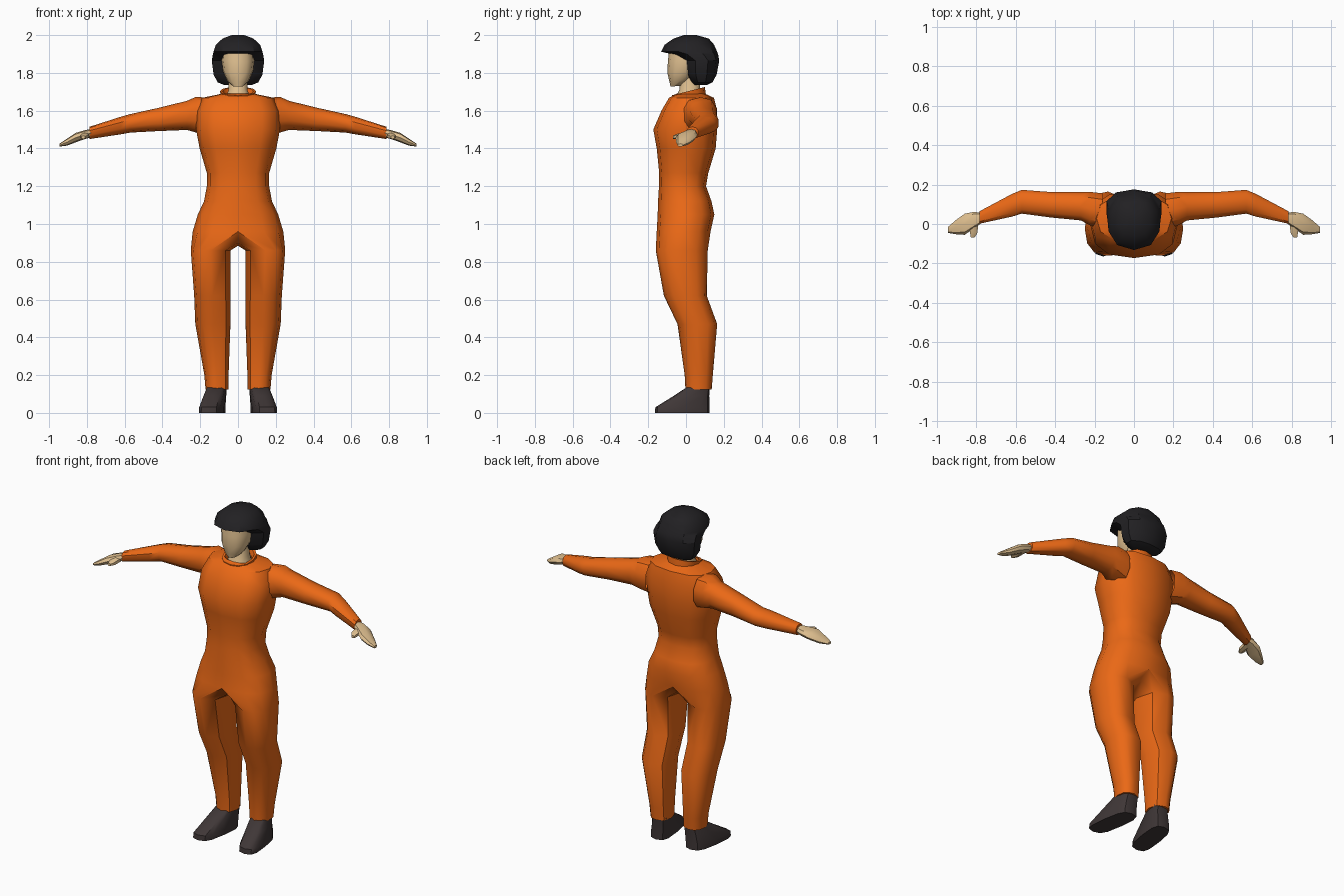
import bpy, bmesh
from math import sin, cos, pi, radians

if "Cube" in bpy.data.objects:
    bpy.data.objects.remove(bpy.data.objects["Cube"])


def material(name, rgb):
    m = bpy.data.materials.new(name)
    m.diffuse_color = (*rgb, 1)
    m.use_nodes = True
    m.node_tree.nodes["Principled BSDF"].inputs["Base Color"].default_value = m.diffuse_color
    return m


ORANGE = material("orange cloth", (0.83, 0.14, 0.008))
SKIN = material("skin", (0.75, 0.53, 0.28))
BLACK = material("black hair", (0.016, 0.015, 0.017))
SHOE = material("dark leather", (0.05, 0.038, 0.038))


def squircle(a, p):
    c, s = cos(a), sin(a)
    f = lambda v: (abs(v) ** (2 / p)) * (1 if v > 0 else -1) if abs(v) > 1e-6 else 0
    return f(c), f(s)


def ring(axis, t, u0, u1, v0, v1, n=12, p=2.3, tilt=0, shear=0, arc=2 * pi):
    """Rounded cross-section at t along axis; u, v are the other two axes."""
    pts = []
    for i in range(n):
        a = -pi / 2 + arc * i / (n if arc > 6 else n - 1)
        c, s = squircle(a, p)
        u = (u0 + u1) / 2 + c * (u1 - u0) / 2
        v = (v0 + v1) / 2 + s * (v1 - v0) / 2
        if axis == 'x':
            pts.append((t, u, v))
        elif axis == 'y':
            pts.append((u, t, v))
        else:
            pts.append((u + shear * v, v, t + tilt * v))
    return pts


def bridge(bm, a, b, closed=True):
    n = len(a)
    for i in range(n if closed else n - 1):
        j = (i + 1) % n
        bm.faces.new((a[i], a[j], b[j], b[i]))


def finish(name, bm, mat, mirror=False, angle=40):
    bmesh.ops.recalc_face_normals(bm, faces=bm.faces)
    me = bpy.data.meshes.new(name)
    bm.to_mesh(me)
    bm.free()
    ob = bpy.data.objects.new(name, me)
    bpy.context.collection.objects.link(ob)
    me.materials.append(mat)
    bpy.ops.object.select_all(action='DESELECT')
    ob.select_set(True)
    bpy.context.view_layer.objects.active = ob
    bpy.ops.object.shade_smooth_by_angle(angle=radians(angle))
    if mirror:
        ob.modifiers.new("mirror", 'MIRROR')
    return ob


def loft(name, rings, mat, mirror=False, caps=(True, True), angle=40):
    bm = bmesh.new()
    loops = [[bm.verts.new(p) for p in r] for r in rings]
    for a, b in zip(loops, loops[1:]):
        bridge(bm, a, b)
    for cap, lp in zip(caps, (loops[0], loops[-1])):
        if cap:
            bm.faces.new(lp)
    return finish(name, bm, mat, mirror, angle)


# Overalls: half torso that splits into a leg, mirrored across x
bm = bmesh.new()
torso = [(1.69, .085, -.05, .10), (1.668, .19, -.09, .148), (1.60, .222, -.13, .165),
         (1.50, .222, -.173, .165), (1.40, .203, -.155, .157), (1.27, .165, -.142, .118),
         (1.20, .165, -.143, .106), (1.12, .18, -.148, .135), (1.05, .213, -.15, .15),
         (.96, .24, -.155, .13)]
halves = [[bm.verts.new(q) for q in ring('z', z, -rx, rx, y0, y1, n=7, p=2.5, arc=pi)]
          for z, rx, y0, y1 in torso]
for a, b in zip(halves, halves[1:]):
    bridge(bm, a, b, closed=False)
crotch = [bm.verts.new(q) for q in ((0, .07, .91), (0, -.01, .885), (0, -.09, .90))]
loop = halves[-1] + crotch


def leg_ring(z, x0, x1, y0, y1):
    outer = ring('z', z, x0, x1, y0, y1, n=7, arc=pi)
    whole = ring('z', z, x0, x1, y0, y1, n=8)
    return outer + whole[5:8]


for r in [(.86, .04, .25, -.16, .115), (.62, .04, .232, -.117, .11),
          (.47, .04, .226, -.045, .165), (.20, .05, .178, -.007, .142),
          (.125, .05, .172, -.003, .136)]:
    nxt = [bm.verts.new(q) for q in leg_ring(*r)]
    bridge(bm, loop, nxt)
    loop = nxt
bm.faces.new(loop)
finish("overalls", bm, ORANGE, mirror=True)

# Sleeves
loft("sleeve", [ring('x', *r, n=10) for r in [
    (.16, -.03, .16, 1.47, 1.67), (.225, -.01, .167, 1.485, 1.672),
    (.27, .015, .165, 1.498, 1.652), (.42, .03, .165, 1.492, 1.615),
    (.57, .05, .176, 1.484, 1.582), (.62, .035, .155, 1.475, 1.568),
    (.785, 0, .066, 1.45, 1.515)]], ORANGE, mirror=True, caps=(False, True))

# Hands and thumbs
loft("hand", [ring('x', *r, n=8) for r in [
    (.77, .008, .055, 1.46, 1.505), (.81, -.02, .062, 1.45, 1.497),
    (.86, -.055, .052, 1.432, 1.482), (.905, -.052, .02, 1.415, 1.452),
    (.945, -.045, -.015, 1.41, 1.425)]], SKIN, mirror=True)
loft("thumb", [ring('y', y, *r, n=6) for y, *r in [
    (.02, .785, .835, 1.452, 1.49), (-.045, .793, .835, 1.448, 1.478),
    (-.068, .808, .83, 1.45, 1.468)]], SKIN, mirror=True)

# Shoes, toes splayed outwards
loft("shoe", [ring('z', z, *r, n=12, p=3.2, shear=-.14) for z, *r in [
    (0, .072, .195, -.165, .125), (.03, .072, .195, -.162, .125),
    (.09, .07, .183, -.065, .123), (.135, .07, .172, .003, .125)]], SHOE, mirror=True)

# Collar: tilted band, lower at the throat
loft("collar", [ring('z', z, -w, w, y0, y1, n=12, tilt=.25) for z, w, y0, y1 in [
    (1.66, .09, -.075, .105), (1.70, .095, -.075, .10), (1.70, .082, -.06, .088),
    (1.67, .07, -.055, .08)]], ORANGE, caps=(False, False))

# Neck and head
loft("neck", [ring('z', z, -w, w, y0, y1, n=10) for z, w, y0, y1 in [
    (1.66, .072, -.06, .085), (1.71, .052, -.035, .075), (1.80, .05, -.03, .075)]],
    SKIN, caps=(False, False))
loft("head", [ring('z', z, -w, w, y0, y1, n=12, tilt=.1) for z, w, y0, y1 in [
    (1.735, .028, -.082, -.02), (1.76, .057, -.087, .02), (1.81, .08, -.099, .08),
    (1.87, .087, -.096, .10), (1.925, .083, -.09, .10)]], SKIN)

# Hair: rounded cap with a fringe, tucked in below to leave the face free
loft("hair", [ring('z', z, -w, w, y0, y1, n=10) for z, w, y0, y1 in [
    (2.0, .035, -.01, .055), (1.982, .085, -.065, .12), (1.95, .122, -.112, .148),
    (1.912, .135, -.132, .165), (1.898, .139, -.07, .17), (1.865, .145, -.01, .176),
    (1.79, .135, .0, .162), (1.75, .112, .025, .14), (1.735, .075, .04, .11)]],
    BLACK, angle=32)
